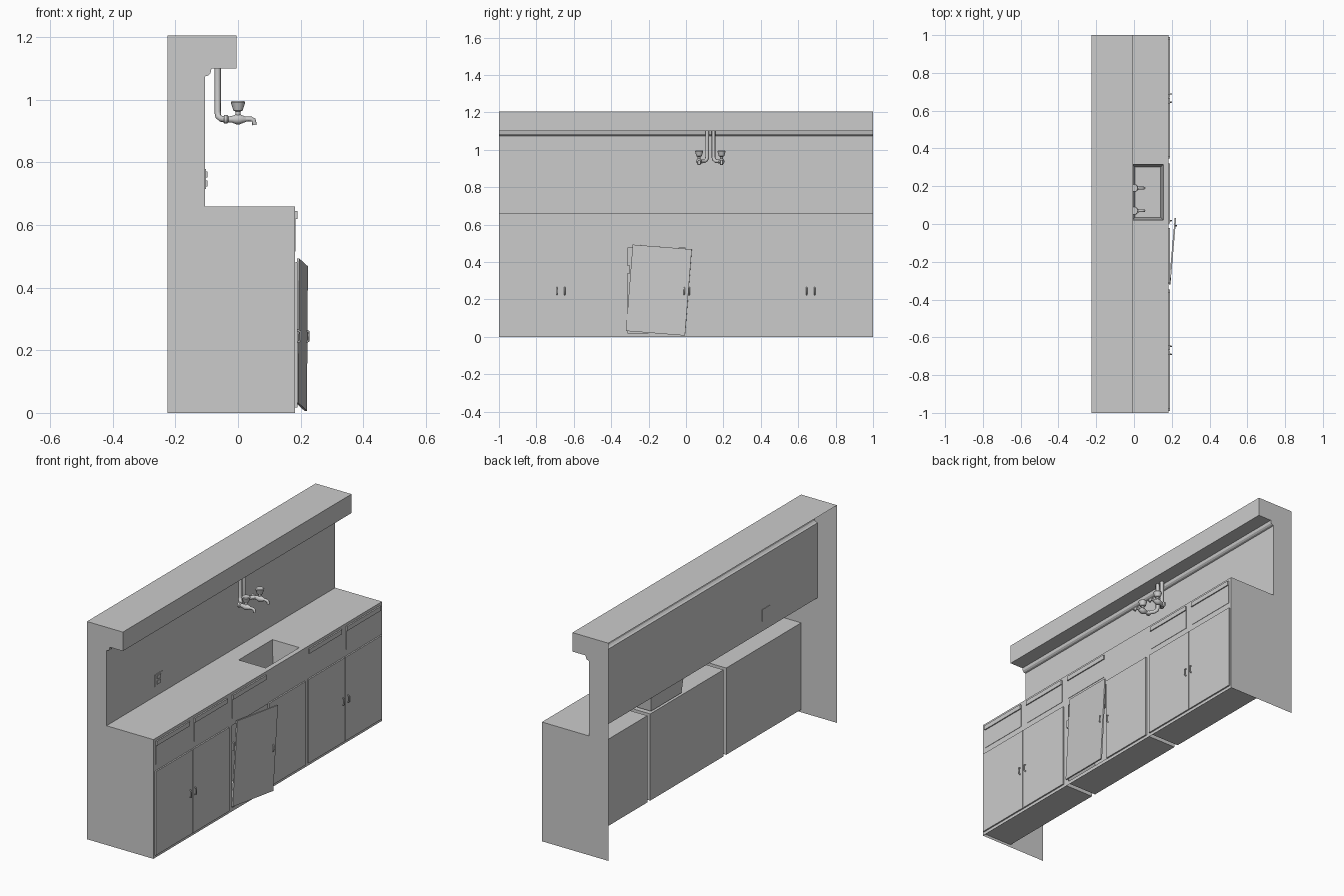
import bpy, bmesh, math
from mathutils import Vector, Matrix

if "Cube" in bpy.data.objects:
    bpy.data.objects.remove(bpy.data.objects["Cube"])


def make(name, verts, faces):
    me = bpy.data.meshes.new(name)
    me.from_pydata(verts, [], faces)
    me.update()
    ob = bpy.data.objects.new(name, me)
    bpy.context.collection.objects.link(ob)
    return ob


def box(name, x, y, z, rot=None):
    c = Vector((sum(x) / 2, sum(y) / 2, sum(z) / 2))
    bm = bmesh.new()
    bmesh.ops.create_cube(bm, size=1)
    bmesh.ops.scale(bm, vec=(x[1] - x[0], y[1] - y[0], z[1] - z[0]), verts=bm.verts)
    ob = make(name, [], [])
    bm.to_mesh(ob.data)
    bm.free()
    ob.location = c
    if rot:
        ob.rotation_euler = rot
    return ob


def holed_sheet(name, us, vs, hole, to3d, flip=False):
    # Flat grid sheet with one rectangular cell left open
    verts = [to3d(u, v) for v in vs for u in us]
    n, faces = len(us), []
    for j in range(len(vs) - 1):
        for i in range(n - 1):
            if (i, j) != hole:
                f = [j * n + i, j * n + i + 1, (j + 1) * n + i + 1, (j + 1) * n + i]
                faces.append(f[::-1] if flip else f)
    return make(name, verts, faces)


def smooth(ob):
    bpy.ops.object.select_all(action='DESELECT')
    ob.select_set(True)
    bpy.context.view_layer.objects.active = ob
    bpy.ops.object.shade_smooth_by_angle(angle=math.radians(40))


def pipe(name, pts, r):
    cu = bpy.data.curves.new(name, 'CURVE')
    cu.dimensions = '3D'
    cu.bevel_depth = r
    cu.bevel_resolution = 2
    cu.use_fill_caps = True
    sp = cu.splines.new('POLY')
    sp.points.add(len(pts) - 1)
    for p, co in zip(sp.points, pts):
        p.co = (*co, 1)
    ob = bpy.data.objects.new(name, cu)
    bpy.context.collection.objects.link(ob)


def lathe(name, prof, n, loc, axis_x=False):
    # Profile of (radius, height), turned about z or x
    verts = [(r * math.cos(a), r * math.sin(a), h) for r, h in prof
             for a in [2 * math.pi * i / n for i in range(n)]]
    faces = [(j * n + i, j * n + (i + 1) % n, (j + 1) * n + (i + 1) % n, (j + 1) * n + i)
             for j in range(len(prof) - 1) for i in range(n)]
    faces += [tuple(range(n))[::-1], tuple(range((len(prof) - 1) * n, len(prof) * n))]
    ob = make(name, verts, faces)
    ob.location = loc
    if axis_x:
        ob.data.transform(Matrix.Rotation(math.pi / 2, 4, 'Y'))
    smooth(ob)


XB, XW, XF, ZC = -0.225, -0.105, 0.182, 0.66

# Upper wall and shelf: profile extruded along y, open at the back
prof = [(XB, 1.205), (-0.005, 1.205), (-0.005, 1.10), (-0.085, 1.10), (-0.088, 1.085),
        (-0.095, 1.078), (XW, 1.075), (XW, ZC)]
n = len(prof)
make("wall_and_shelf", [(x, s, z) for s in (-1, 1) for x, z in prof],
     [(i, i + n, i + n + 1, i + 1) for i in range(n - 1)])

# Full-height end panels
outline = prof + [(XF, ZC), (XF, 0), (XB, 0)]
idx = tuple(range(len(outline)))
make("end_panel_left", [(x, -1, z) for x, z in outline], [idx[::-1]])
make("end_panel_right", [(x, 1, z) for x, z in outline], [idx])

# Counter top with sink hole, cabinet front with one open doorway
sx, sy = (-0.01, 0.155), (0.02, 0.315)
holed_sheet("counter_top", [XW, *sx, XF], [-1, *sy, 1], (1, 1), lambda u, v: (u, v, ZC))
door_y, door_z = (-0.312, -0.004), (0.02, 0.475)
holed_sheet("cabinet_front", [-1, *door_y, 1], [0, *door_z, ZC], (1, 1),
            lambda u, v: (XF, u, v))

# Tapered sink basin
t = 0.014
top = [(sx[0], sy[0]), (sx[1], sy[0]), (sx[1], sy[1]), (sx[0], sy[1])]
low = [(sx[0] + t, sy[0] + t), (sx[1] - t, sy[0] + t), (sx[1] - t, sy[1] - t), (sx[0] + t, sy[1] - t)]
make("sink_basin", [(x, y, ZC) for x, y in top] + [(x, y, 0.5) for x, y in low],
     [(i, i + 4, (i + 1) % 4 + 4, (i + 1) % 4) for i in range(4)] + [(4, 5, 6, 7)])

# Cupboard interiors, open toward the doors
for k, (a, b) in enumerate([(-1, -0.345), (-0.32, 0.32), (0.345, 1)]):
    v = [(x, y, z) for x in (-0.005, XF) for y in (a, b) for z in (0.015, 0.495)]
    make(f"cupboard_{k}", v, [(0, 1, 3, 2), (0, 4, 5, 1), (2, 3, 7, 6), (0, 2, 6, 4), (1, 5, 7, 3)])

# Doors and handles (the third door hangs loose)
doors = [(-0.99, -0.67), (-0.666, -0.347), None, (0.002, 0.32), (0.347, 0.666), (0.67, 0.99)]
handles = [-0.69, -0.648, None, 0.018, 0.645, 0.688]
for k, (d, h) in enumerate(zip(doors, handles)):
    if d:
        box(f"door_{k}", (XF, 0.19), d, (0.017, 0.48))
        pipe(f"door_handle_{k}", [(0.188, h, 0.225), (0.199, h, 0.23), (0.199, h, 0.26),
                                  (0.188, h, 0.265)], 0.0035)
box("loose_door", (0.2, 0.208), (-0.304, 0.014), (0.0185, 0.4815),
    (math.radians(-4.5), 0, math.radians(-5)))
pipe("loose_door_handle", [(0.214, -0.01, 0.225), (0.225, -0.01, 0.23), (0.225, -0.008, 0.26),
                           (0.214, -0.008, 0.265)], 0.0035)
for k, z in enumerate((0.36, 0.1)):
    box(f"hinge_{k}", (XF, 0.19), (-0.317, -0.3), (z - 0.022, z + 0.022))

# Drawer fronts with a pull rail on each
for k, (a, b) in enumerate([(-0.98, -0.69), (-0.645, -0.36), (-0.312, -0.02), (0.355, 0.64), (0.685, 0.98)]):
    box(f"drawer_{k}", (XF - 0.004, XF + 0.002), (a, b), (0.515, 0.63))
    box(f"drawer_rail_{k}", (0.176, 0.19), (a, b), (0.62, 0.645))

# Pair of taps hanging from the shelf, mirrored about y = 0.13
for s, side in ((-1, "left"), (1, "right")):
    yp, yt = 0.13 + s * 0.017, 0.13 + s * 0.06
    pipe(f"tap_pipe_{side}", [(-0.065, yp, 1.10), (-0.065, yp, 0.96), (-0.063, yp + s * 0.004, 0.947),
                              (-0.053, yp + s * 0.013, 0.939), (-0.035, yt - s * 0.004, 0.937),
                              (-0.02, yt, 0.937)], 0.01)
    lathe(f"tap_body_{side}", [(0.014, -0.045), (0.014, -0.035), (0.009, -0.03), (0.011, -0.018),
                               (0.016, -0.006), (0.016, 0.006), (0.011, 0.018), (0.008, 0.026)],
          12, (0, yt, 0.938), True)
    pipe(f"tap_spout_{side}", [(0.02, yt, 0.939), (0.042, yt, 0.939), (0.05, yt, 0.935),
                               (0.053, yt, 0.92)], 0.0075)
    lathe(f"tap_knob_{side}", [(0.008, 0.945), (0.008, 0.963), (0.015, 0.966), (0.023, 0.992),
                               (0.02, 0.996)], 10, (0, yt, 0))

# Wall outlet plate with two sockets
box("outlet_plate", (XW - 0.003, XW + 0.003), (-0.58, -0.515), (0.715, 0.78))
for k, z in enumerate((0.733, 0.762)):
    box(f"outlet_socket_{k}", (XW, XW + 0.007), (-0.562, -0.533), (z - 0.01, z + 0.01))
